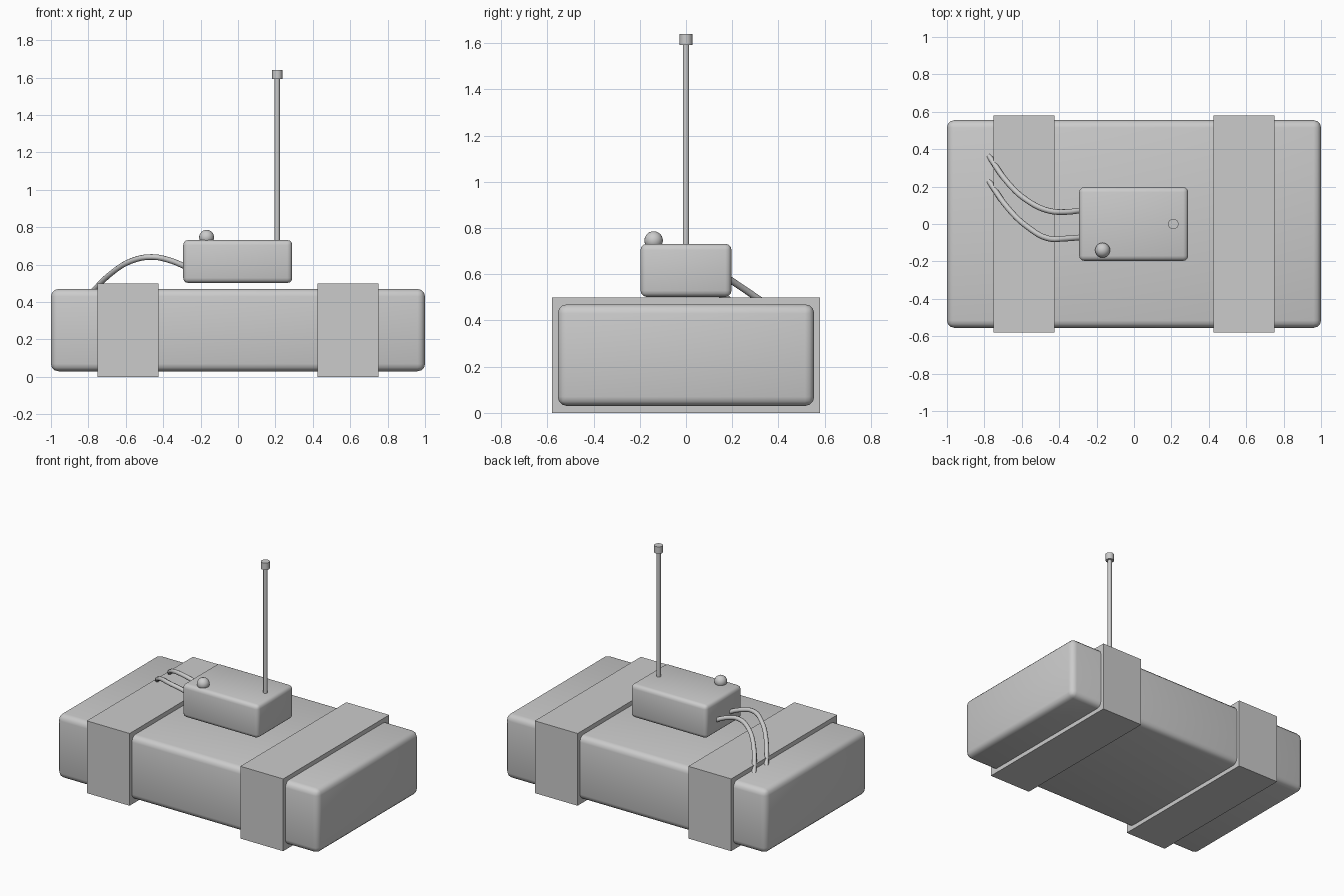
import bpy
from math import radians

if "Cube" in bpy.data.objects:
    bpy.data.objects.remove(bpy.data.objects["Cube"])


def box(name, x, y, z, bevel=0.0):
    """Box from (min, max) ranges, optionally with rounded edges."""
    bpy.ops.mesh.primitive_cube_add(
        size=1, location=[(r[0] + r[1]) / 2 for r in (x, y, z)])
    o = bpy.context.object
    o.name = name
    o.scale = [r[1] - r[0] for r in (x, y, z)]
    bpy.ops.object.transform_apply(location=False, rotation=False, scale=True)
    if bevel:
        m = o.modifiers.new("rounded_edges", 'BEVEL')
        m.width = bevel
        m.segments = 3
        bpy.ops.object.shade_smooth()
    return o


def rod(name, x, y, z0, z1, r, sides):
    bpy.ops.mesh.primitive_cylinder_add(
        vertices=sides, radius=r, depth=z1 - z0, location=(x, y, (z0 + z1) / 2))
    bpy.context.object.name = name
    bpy.ops.object.shade_smooth_by_angle(angle=radians(35))


def wire(name, pts, r):
    c = bpy.data.curves.new(name, 'CURVE')
    c.dimensions = '3D'
    c.bevel_depth = r
    c.bevel_resolution = 2
    c.resolution_u = 5
    c.use_fill_caps = True
    s = c.splines.new('BEZIER')
    s.bezier_points.add(len(pts) - 1)
    for bp, p in zip(s.bezier_points, pts):
        bp.co = p
        bp.handle_left_type = bp.handle_right_type = 'AUTO'
    bpy.context.collection.objects.link(bpy.data.objects.new(name, c))


# main block and the two square wrap bands
box("main_block", (-1, 1), (-0.555, 0.555), (0.03, 0.47), 0.04)
for side, cx in (("left", -0.588), ("right", 0.588)):
    box(side + "_band", (cx - 0.164, cx + 0.164), (-0.58, 0.58), (0, 0.5))

# small control box on top
box("control_box", (-0.293, 0.29), (-0.197, 0.197), (0.502, 0.732), 0.027)

# antenna with cap
rod("antenna", 0.21, 0, 0.70, 1.60, 0.014, 12)
rod("antenna_cap", 0.21, 0, 1.592, 1.64, 0.028, 16)

# round indicator bulb
bpy.ops.mesh.primitive_uv_sphere_add(
    segments=20, ring_count=12, radius=0.04, location=(-0.168, -0.14, 0.746))
bpy.context.object.name = "indicator_bulb"
bpy.ops.object.shade_smooth()

# two curved wires from the control box down into the block
profile = [(-0.27, 0.585), (-0.37, 0.625), (-0.46, 0.641),
           (-0.57, 0.62), (-0.67, 0.56), (-0.78, 0.455)]
back_y = [0.075, 0.064, 0.072, 0.125, 0.215, 0.37]
front_y = [-0.07, -0.078, -0.077, -0.015, 0.08, 0.235]
for label, ys in (("back_wire", back_y), ("front_wire", front_y)):
    wire(label, [(x, y, z) for (x, z), y in zip(profile, ys)], 0.015)
